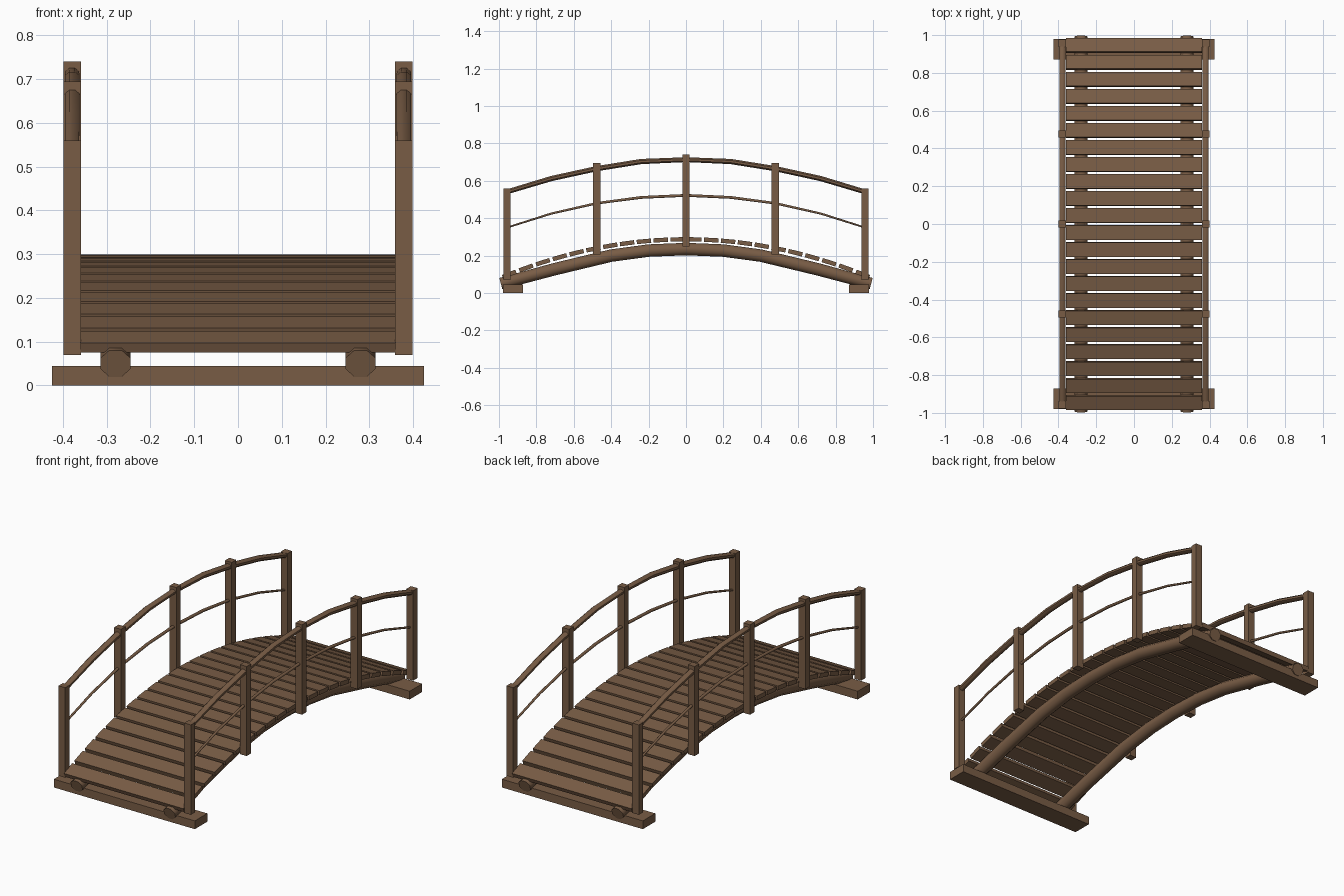
import bpy, bmesh, math
from mathutils import Vector, Matrix

if "Cube" in bpy.data.objects:
    bpy.data.objects.remove(bpy.data.objects["Cube"])

wood = bpy.data.materials.new("brown wood")
wood.diffuse_color = (0.19, 0.108, 0.06, 1)
wood.use_nodes = True
wood.node_tree.nodes["Principled BSDF"].inputs["Base Color"].default_value = wood.diffuse_color


def finish(name, bm, smooth=False):
    bmesh.ops.recalc_face_normals(bm, faces=bm.faces[:])
    me = bpy.data.meshes.new(name)
    bm.to_mesh(me)
    bm.free()
    me.materials.append(wood)
    ob = bpy.data.objects.new(name, me)
    bpy.context.collection.objects.link(ob)
    if smooth:
        bpy.context.view_layer.objects.active = ob
        ob.select_set(True)
        bpy.ops.object.shade_smooth_by_angle(angle=math.radians(50))
        ob.select_set(False)
    return ob


def box(name, centre, size, tilt=0.0):
    bm = bmesh.new()
    bmesh.ops.create_cube(bm, size=1, matrix=Matrix.Translation(centre)
                          @ Matrix.Rotation(tilt, 4, 'X') @ Matrix.Diagonal((*size, 1)))
    return finish(name, bm)


def pole(name, x, half, sides=8):
    """Round pole in the y-z plane; half = (y, z, radius x, radius z) from the middle outwards."""
    pts = [(-p[0], *p[1:]) for p in half[:0:-1]] + list(half)
    bm = bmesh.new()
    rings = []
    for i, (y, z, rx, rz) in enumerate(pts):
        a, b = pts[max(i - 1, 0)], pts[min(i + 1, len(pts) - 1)]
        t = Vector((0, b[0] - a[0], b[1] - a[1])).normalized()
        n = Vector((0, -t.z, t.y))
        ring = []
        for k in range(sides):
            ang = math.tau * (k + 0.5) / sides
            ring.append(bm.verts.new(Vector((x + rx * math.cos(ang), y, z)) + n * rz * math.sin(ang)))
        rings.append(ring)
    for r, s in zip(rings, rings[1:]):
        for k in range(sides):
            m = (k + 1) % sides
            bm.faces.new((r[k], r[m], s[m], s[k]))
    bm.faces.new(rings[0])
    bm.faces.new(rings[-1])
    return finish(name, bm, True)


# Deck planks following a shallow arch
DROP = 0.187 / 0.945 ** 2
for i in range(22):
    y = -0.945 + 0.09 * i
    box(f"deck_plank_{i + 1}", (0, y, 0.287 - DROP * y * y), (0.72, 0.077, 0.023),
        math.atan(-2 * DROP * y))

# Ground sills at both ends
for end, s in (("front", -1), ("back", 1)):
    box(f"{end}_sill", (0, s * 0.925, 0.0225), (0.85, 0.107, 0.045))

for side, s in (("left", -1), ("right", 1)):
    # Bent log under the deck
    pole(f"{side}_stringer", s * 0.28,
         [(0, 0.235, .037, .036), (0.2, 0.227, .037, .036), (0.4, 0.2, .037, .036),
          (0.7, 0.128, .037, .036), (0.99, 0.05, .037, .034)])
    # Upright posts
    for j, (y, lo, hi) in enumerate([(-0.957, .07, .56), (-0.477, .207, .695), (0, .25, .74),
                                     (0.477, .207, .695), (0.957, .07, .56)]):
        box(f"{side}_post_{j + 1}", (s * 0.379, y, (lo + hi) / 2), (0.04, 0.038, hi - lo))
    # Hand rail and thin middle rail
    pole(f"{side}_hand_rail", s * 0.379,
         [(0, 0.713, .017, .014), (0.24, 0.703, .018, .015), (0.477, 0.665, .018, .015),
          (0.72, 0.612, .018, .015), (0.957, 0.541, .017, .014)])
    pole(f"{side}_middle_rail", s * 0.379,
         [(0, 0.522, .009, .008), (0.24, 0.511, .009, .008), (0.477, 0.48, .008, .007),
          (0.72, 0.425, .007, .006), (0.957, 0.35, .006, .005)])
